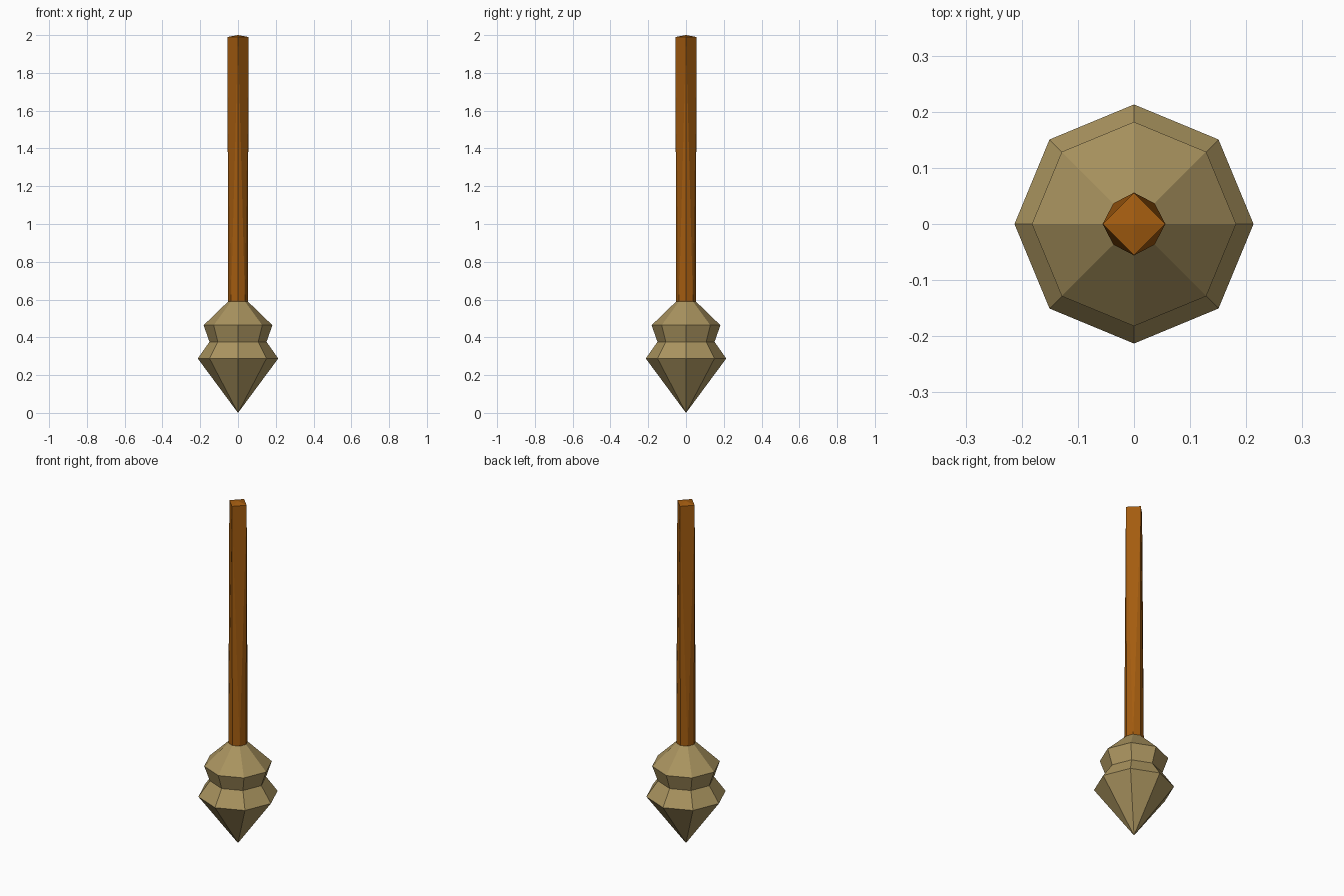
import bpy, bmesh
from math import sin, cos, pi

if "Cube" in bpy.data.objects:
    bpy.data.objects.remove(bpy.data.objects["Cube"])


def material(name, rgb):
    m = bpy.data.materials.new(name)
    m.diffuse_color = (*rgb, 1)
    m.use_nodes = True
    m.node_tree.nodes["Principled BSDF"].inputs["Base Color"].default_value = m.diffuse_color
    return m


def ring(bm, r, z, n=8):
    return [bm.verts.new((r * cos(2 * pi * i / n), r * sin(2 * pi * i / n), z)) for i in range(n)]


def finish(bm, name, mat):
    bmesh.ops.recalc_face_normals(bm, faces=bm.faces)
    me = bpy.data.meshes.new(name)
    bm.to_mesh(me)
    bm.free()
    me.materials.append(mat)
    ob = bpy.data.objects.new(name, me)
    bpy.context.collection.objects.link(ob)
    return ob


# Bristle head: eight-sided lathe with a pinched waist and a pointed tip
bm = bmesh.new()
profile = [(0.213, 0.288), (0.151, 0.376), (0.182, 0.464), (0.052, 0.59)]
rings = [ring(bm, r, z) for r, z in profile]
tip = bm.verts.new((0, 0, 0))
for i in range(8):
    j = (i + 1) % 8
    bm.faces.new((tip, rings[0][j], rings[0][i]))
    for a, b in zip(rings, rings[1:]):
        bm.faces.new((a[i], a[j], b[j], b[i]))
bm.faces.new(rings[-1])
finish(bm, "bristles", material("straw", (0.40, 0.295, 0.115)))

# Handle: octagonal foot tapering into a square top with a very shallow point
bm = bmesh.new()
foot = ring(bm, 0.052, 0.588)
top = ring(bm, 0.056, 1.99, 4)
apex = bm.verts.new((0, 0, 2.0))
for i in range(4):
    a, b, c = foot[2 * i], foot[2 * i + 1], foot[(2 * i + 2) % 8]
    t, u = top[i], top[(i + 1) % 4]
    for tri in ((a, b, t), (b, u, t), (b, c, u), (t, u, apex)):
        bm.faces.new(tri)
bm.faces.new(foot)
finish(bm, "handle", material("brown wood", (0.37, 0.108, 0.005)))
